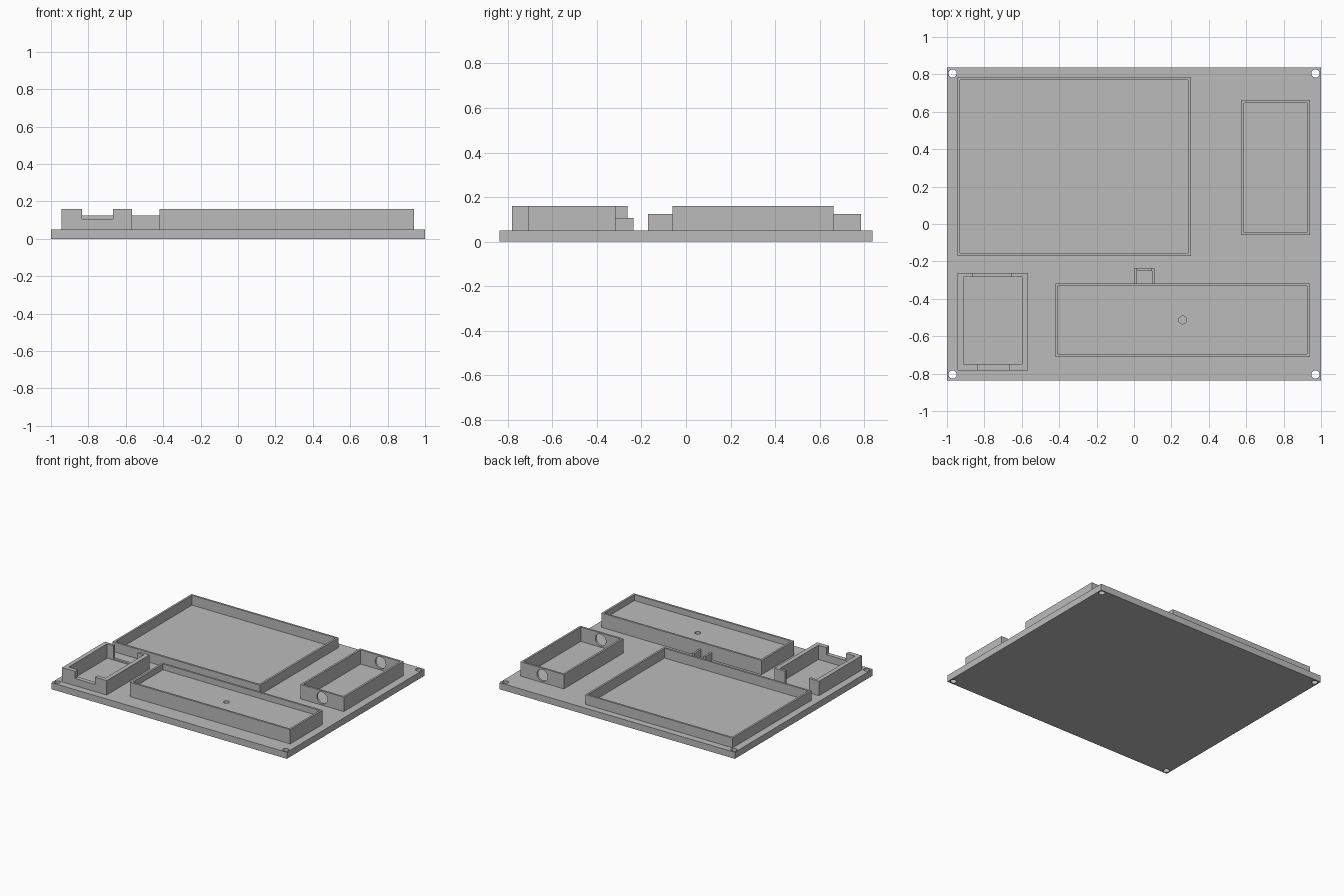
import bpy
from math import radians

if "Cube" in bpy.data.objects:
    bpy.data.objects.remove(bpy.data.objects["Cube"], do_unlink=True)

grey = bpy.data.materials.new("plain grey")
grey.use_nodes = True
grey.diffuse_color = (0.5, 0.5, 0.5, 1)
grey.node_tree.nodes["Principled BSDF"].inputs["Base Color"].default_value = (0.5, 0.5, 0.5, 1)

FLOOR = 0.05      # top of the base plate
SINK = 0.005      # walls overlap the plate slightly
WALL = 0.015
HIGH = 0.16


def box(name, x, y, z):
    """Box from (low, high) ranges on each axis."""
    bpy.ops.mesh.primitive_cube_add(size=1)
    ob = bpy.context.object
    ob.name = name
    ob.location = [sum(r) / 2 for r in (x, y, z)]
    ob.scale = [r[1] - r[0] for r in (x, y, z)]
    bpy.ops.object.transform_apply(location=True, rotation=True, scale=True)
    ob.data.materials.append(grey)
    return ob


def rod(location, radius, depth, tilt=0):
    bpy.ops.mesh.primitive_cylinder_add(vertices=32, radius=radius, depth=depth,
                                        location=location, rotation=(tilt, 0, 0))
    ob = bpy.context.object
    ob.data.materials.append(grey)
    return ob


def cut(ob, *cutters):
    """Subtract each cutter from the part and remove the cutter."""
    for c in cutters:
        c.hide_render = True
        mod = ob.modifiers.new("cut", "BOOLEAN")
        mod.operation, mod.solver, mod.object = "DIFFERENCE", "EXACT", c
        bpy.context.view_layer.objects.active = ob
        bpy.ops.object.modifier_apply(modifier=mod.name)
        bpy.data.objects.remove(c, do_unlink=True)


def tray(name, x, y, top, wall_x=WALL, wall_y=(WALL, WALL), floor=0):
    """Rectangular wall frame; a floor above zero leaves a raised bottom."""
    ob = box(name, x, y, (FLOOR - SINK, top))
    cut(ob, box("pocket", (x[0] + wall_x, x[1] - wall_x),
                (y[0] + wall_y[0], y[1] - wall_y[1]), (floor, 1)))
    return ob


# Base plate with a screw hole at each corner
base = box("base_plate", (-1, 1), (-0.836, 0.836), (0, FLOOR))
cut(base, *[rod((sx * 0.97, sy * 0.805, 0), 0.022, 0.3)
            for sx in (-1, 1) for sy in (-1, 1)])

# Large low tray
tray("large_tray", (-0.945, 0.305), (-0.17, 0.785), 0.125)

# Narrow holder with round openings in both end walls
holder = tray("side_holder", (0.572, 0.94), (-0.06, 0.663), HIGH)
cut(holder, rod((0.756, 0.3, 0.105), 0.045, 1, radians(90)))

# Long holder with a raised floor and a small centre hole
long_holder = tray("long_holder", (-0.42, 0.94), (-0.71, -0.317), HIGH, floor=0.115)
cut(long_holder, rod((0.26, -0.513, 0.15), 0.021, 0.2))

# Small guide behind the long holder, notched at the back
guide = tray("cable_guide", (0, 0.11), (-0.33, -0.235), 0.107, wall_y=(0, WALL))
cut(guide, box("notch", (0.017, 0.093), (-0.26, -0.2), (0.07, 1)))

# Corner holder with a shallow front notch and a deep back notch
corner = tray("corner_holder", (-0.945, -0.567), (-0.782, -0.263), HIGH,
              wall_x=0.033, wall_y=(0.033, 0.02))
cut(corner,
    box("notch", (-0.835, -0.667), (-0.85, -0.72), (0.105, 1)),
    box("notch", (-0.86, -0.655), (-0.3, -0.2), (0.06, 1)))

# Crisp edges with smooth round holes
for ob in bpy.data.objects:
    if ob.type == "MESH":
        ob.select_set(True)
        bpy.context.view_layer.objects.active = ob
bpy.ops.object.shade_smooth_by_angle(angle=radians(30))
